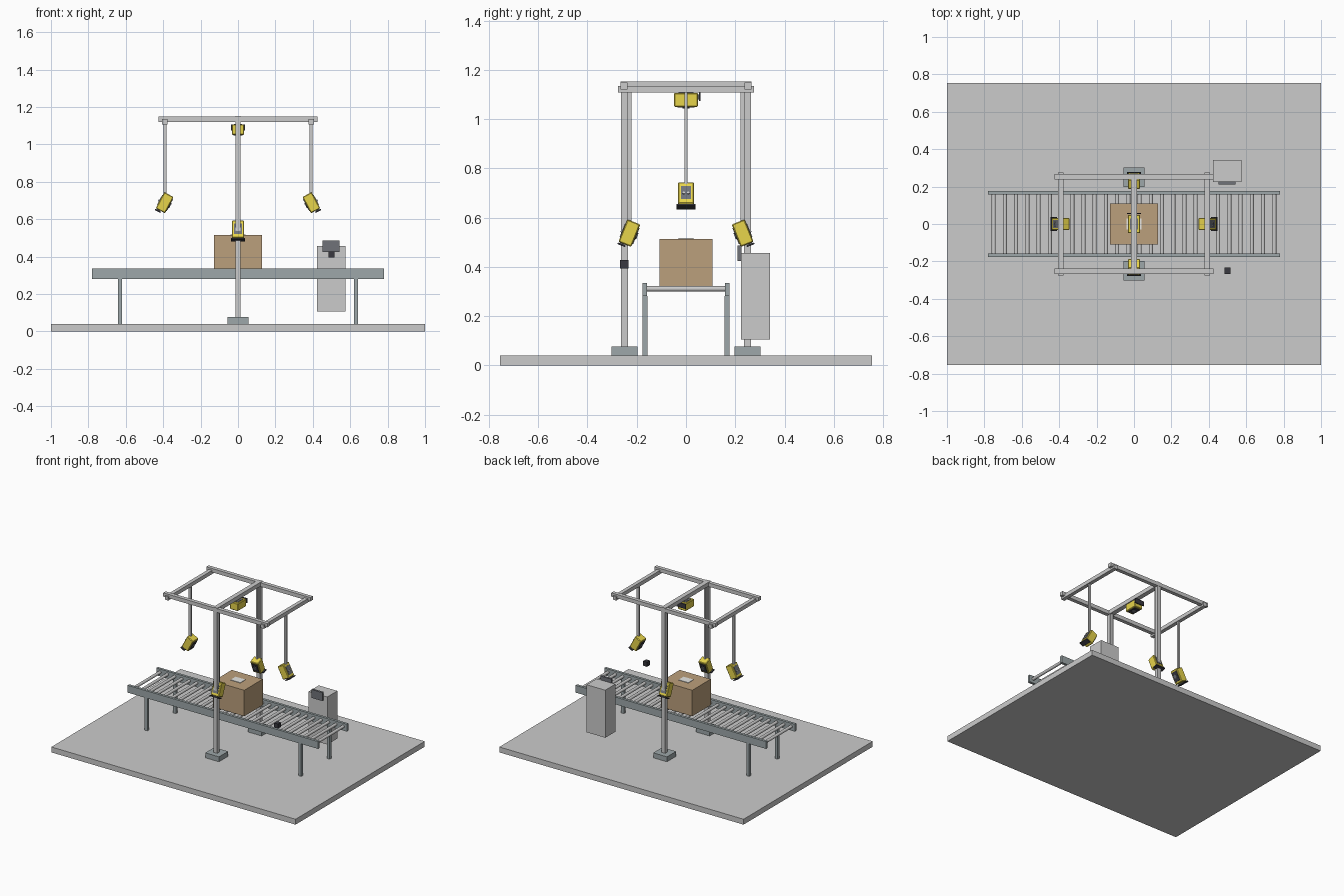
import bpy, bmesh, math
from mathutils import Matrix, Vector

if "Cube" in bpy.data.objects:
    bpy.data.objects.remove(bpy.data.objects["Cube"])


def mat(name, col):
    m = bpy.data.materials.new(name)
    m.diffuse_color = (*col, 1)
    m.use_nodes = True
    m.node_tree.nodes["Principled BSDF"].inputs["Base Color"].default_value = m.diffuse_color
    return m


YELLOW = mat("yellow", (0.80, 0.66, 0.07))
BLACK = mat("black", (0.04, 0.04, 0.05))
DARK = mat("dark_grey", (0.16, 0.17, 0.19))
STEEL = mat("steel", (0.34, 0.39, 0.40))
ALU = mat("aluminium", (0.55, 0.57, 0.58))
CARD = mat("cardboard", (0.50, 0.35, 0.20))
LABEL = mat("label", (0.80, 0.80, 0.77))


def finish(name, bm, m, frame):
    me = bpy.data.meshes.new(name)
    bm.to_mesh(me)
    bm.free()
    ob = bpy.data.objects.new(name, me)
    bpy.context.collection.objects.link(ob)
    if m:
        me.materials.append(m)
    ob.matrix_world = frame
    return ob


def box(name, c, s, m=None, bevel=0, frame=Matrix()):
    bm = bmesh.new()
    bmesh.ops.create_cube(bm, size=1, matrix=Matrix.Translation(c) @ Matrix.Diagonal((*s, 1)))
    if bevel:
        bmesh.ops.bevel(bm, geom=bm.edges[:], offset=bevel, segments=1, affect='EDGES', profile=0.5)
    return finish(name, bm, m, frame)


def cyl(name, c, r, depth, axis='Z', m=None, sides=16, frame=Matrix()):
    bm = bmesh.new()
    rot = Matrix.Rotation(math.pi / 2, 4, 'X') if axis == 'Y' else Matrix()
    bmesh.ops.create_cone(bm, cap_ends=True, segments=sides, radius1=r, radius2=r,
                          depth=depth, matrix=Matrix.Translation(c) @ rot)
    for f in bm.faces:
        f.smooth = len(f.verts) == 4
    for e in bm.edges:
        e.smooth = all(f.smooth for f in e.link_faces)
    return finish(name, bm, m, frame)


# floor slab
box("floor_slab", (0, 0, 0.02), (2, 1.51, 0.04))

# roller conveyor: rails, legs, rollers
for s in (-1, 1):
    box("conveyor_rail", (0, s * 0.168, 0.308), (1.56, 0.019, 0.054), STEEL)
    for x in (-0.63, 0.63):
        box("conveyor_leg", (x, s * 0.167, 0.16), (0.022, 0.02, 0.245), STEEL)
N = 26
for i in range(N):
    x = -0.75 + 1.5 * i / (N - 1)
    cyl("roller", (x, 0, 0.311), 0.011, 0.32, 'Y', ALU, 14)

# carton with label
box("carton", (0, 0, 0.418), (0.254, 0.217, 0.192), CARD)
box("carton_label", (0, 0, 0.5155), (0.08, 0.06, 0.004), LABEL)

# gantry: bases, posts, top frame, hanging rods
for s in (-1, 1):
    box("post_base", (0, s * 0.25, 0.058), (0.112, 0.106, 0.037), STEEL)
    box("post", (0, s * 0.25, 0.60), (0.028, 0.028, 1.06), ALU)
    box("top_side_beam", (0, s * 0.252, 1.134), (0.852, 0.028, 0.028), ALU)
    box("top_end_beam", (s * 0.392, 0, 1.121), (0.028, 0.552, 0.028), ALU)
    box("end_hanger", (s * 0.39, 0, 0.925), (0.017, 0.014, 0.40), ALU)
    box("post_hanger", (0, s * 0.229, 0.84), (0.014, 0.016, 0.56), ALU)
box("top_middle_beam", (0, 0, 1.137), (0.034, 0.53, 0.03), ALU)


# scanner: local -z is the viewing direction, +y the connector end
def scanner(frame):
    box("scanner_body", (0, 0, 0), (0.066, 0.098, 0.056), YELLOW, 0.004, frame)
    box("scanner_window", (0, 0, -0.028), (0.048, 0.07, 0.006), BLACK, 0, frame)
    cyl("scanner_lens", (0, 0, -0.032), 0.014, 0.006, 'Z', DARK, 20, frame)
    box("scanner_back_panel", (0, 0, 0.028), (0.042, 0.06, 0.006), DARK, 0, frame)
    for x in (-0.009, 0.009):
        cyl("scanner_connector", (x, 0.004, 0.033), 0.005, 0.006, 'Z', ALU, 12, frame)
    box("scanner_mount_plate", (0, 0.056, 0.012), (0.076, 0.007, 0.034), BLACK, 0, frame)
    box("scanner_mount_neck", (0, 0.050, 0.012), (0.03, 0.008, 0.02), DARK, 0, frame)


def aimed(pos, inward, tilt):
    a, z, t = Vector(inward), Vector((0, 0, 1)), math.radians(tilt)
    d = a * math.cos(t) - z * math.sin(t)
    u = a * math.sin(t) + z * math.cos(t)
    rot = Matrix((u.cross(d), -u, -d)).transposed().to_4x4()
    return Matrix.Translation(pos) @ rot


scanner(Matrix.Translation((0, 0, 1.078)))
for s in (-1, 1):
    scanner(aimed((s * 0.392, 0, 0.688), (-s, 0, 0), 28))
    scanner(aimed((0, s * 0.23, 0.537), (0, -s, 0), 22))

# control cabinet, screen and trigger sensor
box("control_cabinet", (0.498, 0.283, 0.281), (0.153, 0.118, 0.352))
box("control_screen", (0.498, 0.218, 0.455), (0.09, 0.016, 0.062), DARK)
box("trigger_sensor", (0.499, -0.25, 0.411), (0.032, 0.034, 0.034), BLACK)
